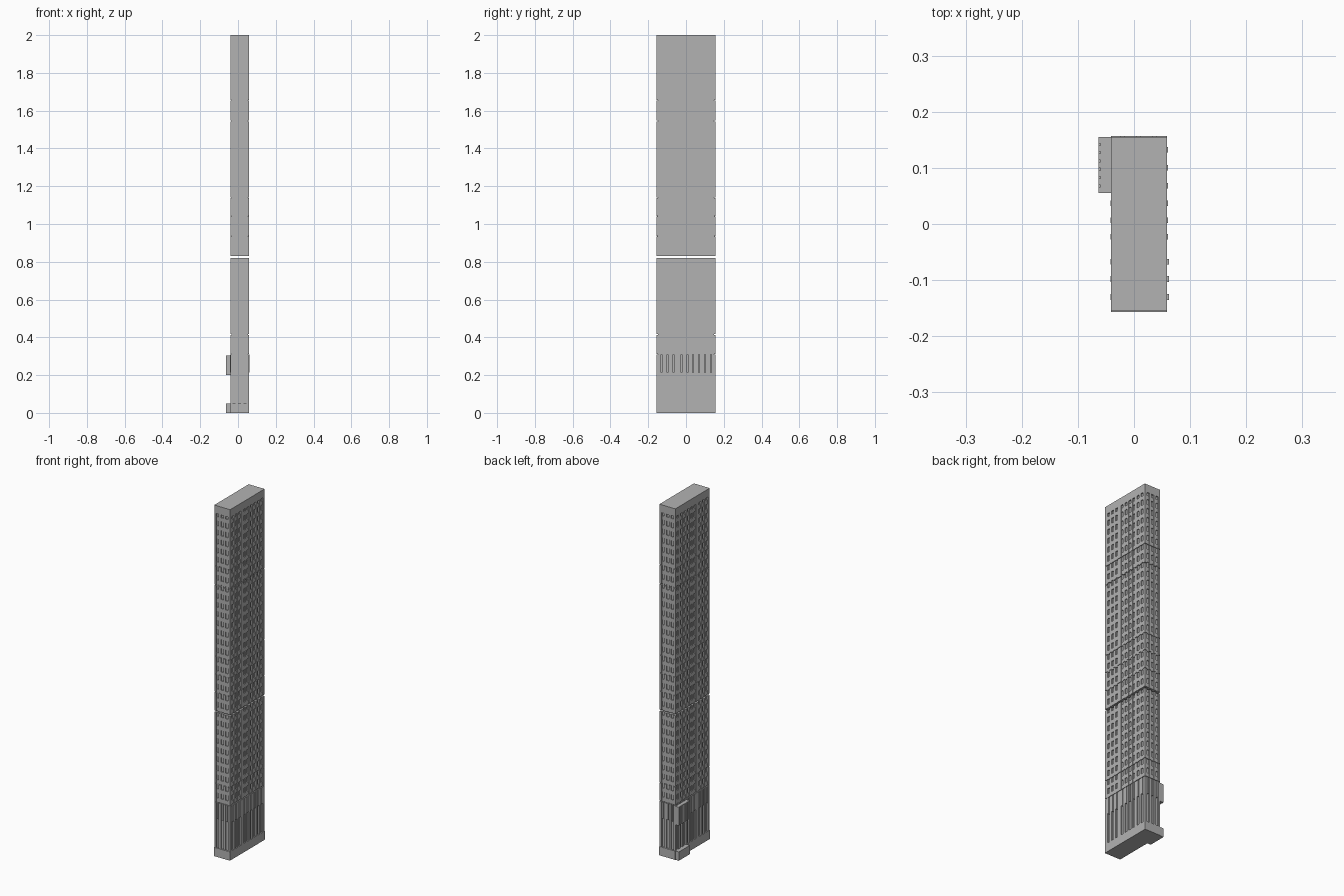
import bpy, bmesh

if "Cube" in bpy.data.objects:
    bpy.data.objects.remove(bpy.data.objects["Cube"])

# one stone grey for the whole tower
mat = bpy.data.materials.new("stone grey")
mat.diffuse_color = (0.45, 0.45, 0.45, 1)
mat.use_nodes = True
mat.node_tree.nodes["Principled BSDF"].inputs["Base Color"].default_value = mat.diffuse_color


def build(name, boxes):
    """One object made of boxes given as (x0, x1, y0, y1, z0, z1)."""
    bm = bmesh.new()
    for x0, x1, y0, y1, z0, z1 in boxes:
        ret = bmesh.ops.create_cube(bm, size=1)
        for v in ret["verts"]:
            v.co = ((x0 + x1) / 2 + v.co.x * (x1 - x0),
                    (y0 + y1) / 2 + v.co.y * (y1 - y0),
                    (z0 + z1) / 2 + v.co.z * (z1 - z0))
    me = bpy.data.meshes.new(name)
    bm.to_mesh(me)
    bm.free()
    me.materials.append(mat)
    ob = bpy.data.objects.new(name, me)
    bpy.context.collection.objects.link(ob)


X0, X1, Y0, Y1 = -0.041, 0.059, -0.155, 0.155
DEPTH, WIN = 0.007, 0.016
LONG = [-0.13, -0.098, -0.067, -0.023, 0.007, 0.037, 0.068, 0.1, 0.132]
SHORT = [-0.021, 0.008, 0.037]

# z ranges between the horizontal joints
joints = [(0.31, 0.003), (0.415, 0.003), (0.825, 0.009), (0.935, 0.003),
          (1.04, 0.003), (1.14, 0.003), (1.545, 0.004), (1.655, 0.003)]
spans, z = [], 0.05
for j, g in joints:
    spans.append((z, j - g / 2))
    z = j + g / 2
spans.append((z, 1.955))

# core, split by the open storey gap
c = DEPTH
build("tower_core", [(X0 + c, X1 - c, Y0 + c, Y1 - c, 0.04, 0.8205),
                     (X0 + c, X1 - c, Y0 + c, Y1 - c, 0.8295, 1.97)])

# base and roof cap
build("base", [(X0, X1, -0.157, 0.157, 0, 0.05)])
build("roof_cap", [(X0, X1, Y0, Y1, 1.955, 2.0)])


def piers(slots, lo, hi):
    """Solid intervals left between the window slots."""
    edges = [lo] + [e for s in slots for e in (s - WIN / 2, s + WIN / 2)] + [hi]
    return list(zip(edges[::2], edges[1::2]))


# vertical piers on all four sides
side, ends = [], []
for z0, z1 in spans:
    for a, b in piers(LONG, Y0, Y1):
        side.append((X1 - c, X1, a, b, z0, z1))
        side.append((X0, X0 + c, a, b, z0, z1))
    for a, b in piers(SHORT, X0 + c, X1 - c):
        ends.append((a, b, Y0, Y0 + c, z0, z1))
        ends.append((a, b, Y1 - c, Y1, z0, z1))
build("side_piers", side)
build("end_piers", ends)

# spandrel panels below the windows of every storey
panels = []
h, r = WIN / 2, 0.002
for i in range(32):
    z0 = 0.31 + 0.0517 * i + 0.003
    z1 = z0 + 0.022
    if z1 > 1.955:
        break
    if z0 < 0.83 and z1 > 0.82:
        z0, z1 = 0.83, 0.85
    for s in LONG:
        panels.append((X1 - c, X1 - r, s - h, s + h, z0, z1))
        panels.append((X0 + r, X0 + c, s - h, s + h, z0, z1))
    for s in SHORT:
        panels.append((s - h, s + h, Y0 + r, Y0 + c, z0, z1))
        panels.append((s - h, s + h, Y1 - c, Y1 - r, z0, z1))
build("spandrels", panels)

# narrow mullions in the tall lower windows
mull = []
for i, s in enumerate(LONG):
    out = 0.062 if i < 3 else 0.0605
    mull.append((X1 - c, out, s - 0.005, s + 0.005, 0.215, 0.308))
    if s < 0.05:
        mull.append((X0 - 0.001, X0 + c, s - 0.005, s + 0.005, 0.215, 0.308))
for s in SHORT:
    mull.append((s - 0.004, s + 0.004, Y0 + 0.001, Y0 + c, 0.215, 0.308))
    mull.append((s - 0.004, s + 0.004, Y1 - c, Y1 + 0.002, 0.215, 0.308))
build("lower_mullions", mull)

# projecting bay and its plinth on the left side
build("bay_plinth", [(-0.063, X0, 0.055, 0.155, 0, 0.05)])
bay = [(-0.06, X0, 0.055, 0.155, 0.2, 0.305)]
for i in range(7):
    y = 0.0605 + i * 0.0148
    bay.append((-0.063, -0.06, y - 0.0055, y + 0.0055, 0.2, 0.305))
build("projecting_bay", bay)
